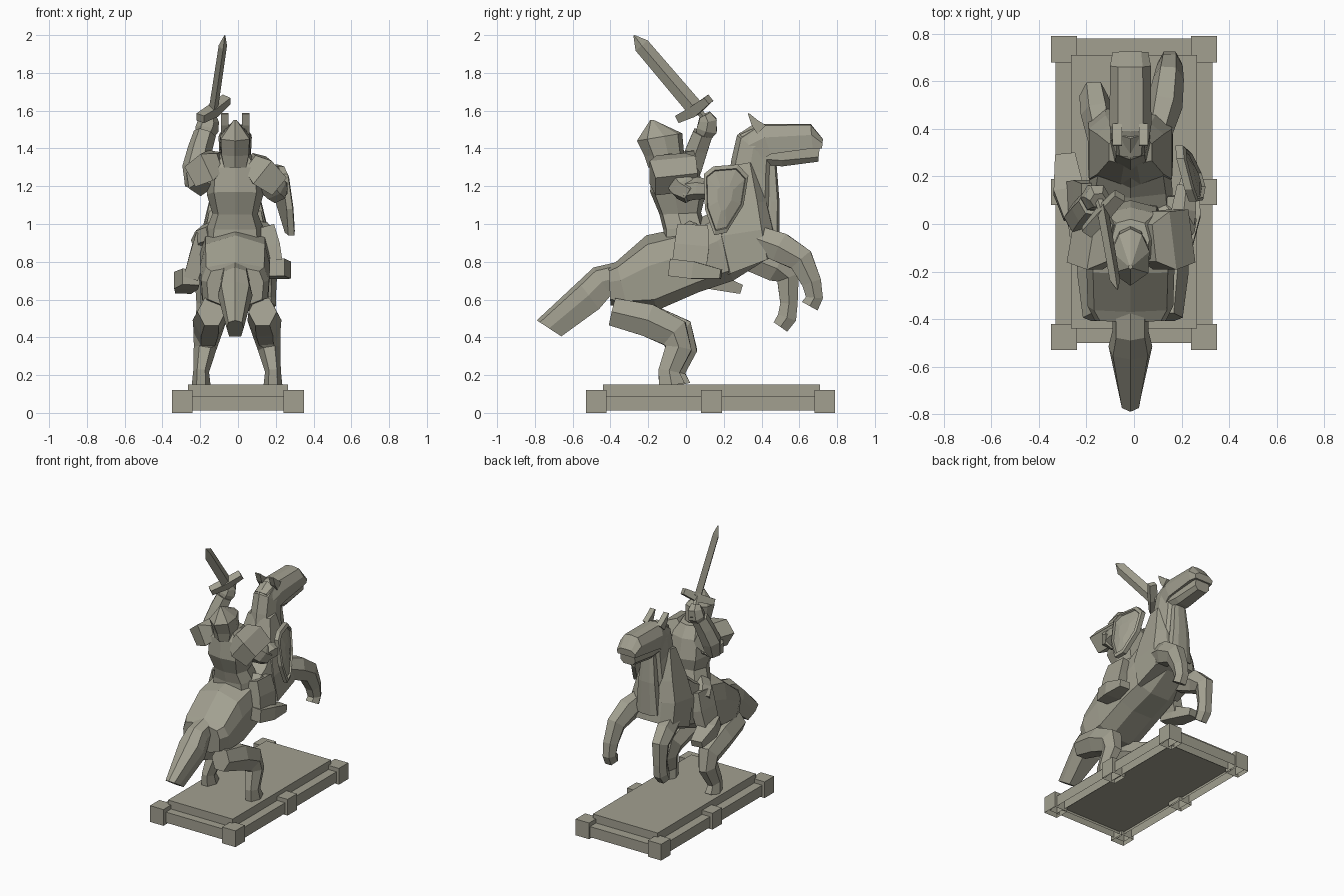
import bpy, bmesh, math
from mathutils import Vector

stone = bpy.data.materials.new("warm grey stone")
stone.diffuse_color = (0.36, 0.35, 0.28, 1)
CX = -0.015  # centre plane of horse and rider
Q = math.pi / 4


def skin(name, rings, open_start=False):
    """Join equal rings of points into a capped solid."""
    bm = bmesh.new()
    vs = [[bm.verts.new(p) for p in r] for r in rings]
    n = len(vs[0])
    for a, b in zip(vs, vs[1:]):
        for i in range(n):
            j = (i + 1) % n
            bm.faces.new((a[i], a[j], b[j], b[i]))
    first = bm.faces.new(vs[0])
    bm.faces.new(vs[-1])
    bmesh.ops.recalc_face_normals(bm, faces=bm.faces)
    if open_start:
        bmesh.ops.delete(bm, geom=[first], context='FACES_ONLY')
    me = bpy.data.meshes.new(name)
    bm.to_mesh(me)
    bm.free()
    me.materials.append(stone)
    ob = bpy.data.objects.new(name, me)
    bpy.context.collection.objects.link(ob)
    return ob


BODY = [(0, 1), (.85, .76), (1, .2), (.95, -.7), (.45, -1)]


def slices(name, secs, half=BODY, x=CX):
    """Loft sections given as (y, z) of one edge, (y, z) of the other, half width."""
    prof = half + [(-u, v) for u, v in reversed(half) if u]
    rings = []
    for yt, zt, yb, zb, w in secs:
        c = Vector((x, (yt + yb) / 2, (zt + zb) / 2))
        h = Vector((0, yt - yb, zt - zb)) / 2
        rings.append([c + h * v + Vector((w * u, 0, 0)) for u, v in prof])
    return skin(name, rings)


def tube(name, pts, n=6, ref=(1, 0, 0), turn=0.0, flip=False):
    """Limb through (x, y, z, radius across, radius along) points."""
    P = [Vector(p[:3]) for p in pts]
    rings = []
    for i, p in enumerate(pts):
        t = (P[min(i + 1, len(P) - 1)] - P[max(i - 1, 0)]).normalized()
        u = Vector(ref)
        u = (u - t * u.dot(t)).normalized()
        v = t.cross(u)
        ru, rv = p[3], p[-1]
        rings.append([P[i] + u * ru * math.cos(a) + v * rv * math.sin(a)
                      for a in (turn + math.tau * k / n for k in range(n))])
    if flip:
        rings = [[Vector((-q.x - 0.01, q.y, q.z)) for q in r] for r in rings]
    return skin(name, rings)


def box(name, x0, x1, y0, y1, z0, z1, hollow=True):
    return skin(name, [[(x0, y0, z), (x1, y0, z), (x1, y1, z), (x0, y1, z)]
                       for z in (z0, z1)], hollow)


# plinth: slab, rails and blocks open underneath
box("plinth_slab", -.265, .265, -.44, .71, .03, .15, False)
for s in (-1, 1):
    box("plinth_side_rail", *sorted((s * .265, s * .33)), -.50, .78, .012, .09)
for y0, y1 in ((-.50, -.44), (.71, .78)):
    box("plinth_end_rail", -.265, .265, y0, y1, .012, .09)
for s in (-1, 1):
    for y in (-.53, .08, .68):
        box("plinth_block", *sorted((s * .24, s * .35)), y, y + .11, 0, .12)

# horse trunk and neck
slices("horse_body", [
    (-.41, .775, -.40, .57, .15), (-.37, .80, -.31, .555, .18),
    (-.21, .94, -.16, .54, .185), (-.02, .98, .07, .64, .185),
    (.11, 1.05, .25, .70, .175), (.18, 1.11, .47, .84, .16),
    (.22, 1.19, .46, .97, .135)])
NECK = [(0, 1), (.75, .78), (1, .1), (.85, -.65), (.4, -1)]
slices("horse_neck", [
    (.13, 1.05, .45, .90, .13), (.22, 1.20, .46, 1.10, .10),
    (.24, 1.34, .46, 1.24, .085), (.27, 1.47, .46, 1.32, .08),
    (.36, 1.53, .50, 1.34, .075)], NECK)
# chest armour hanging over the shoulders
slices("chest_armour", [
    (.49, .835, .19, .72, .178), (.465, .98, .14, .93, .175),
    (.43, 1.12, .17, 1.09, .14), (.36, 1.33, .25, 1.31, .09)],
    [(0, 1), (.6, .95), (1, .6), (1, -.7), (.3, -1)])
# head: armoured face and jaw
slices("horse_face", [
    (.28, 1.48, .40, 1.34, .075), (.39, 1.53, .45, 1.37, .088),
    (.66, 1.53, .67, 1.40, .086), (.725, 1.45, .72, 1.40, .075)],
    [(0, 1), (.6, .9), (1, .1), (.95, -1)])
slices("horse_jaw", [
    (.38, 1.44, .44, 1.31, .07), (.50, 1.43, .51, 1.305, .07),
    (.71, 1.43, .70, 1.33, .06)], [(.95, 1), (1, -.5), (.6, -1)])
for x in (-.07, .04):
    tube("horse_ear", [(x, .40, 1.50, .028, .045), (x, .365, 1.535, .028, .03),
                       (x, .33, 1.585, .028, .005)], 4, turn=Q)
# throat strip
slices("throat_strip", [(.40, .92, .495, .88, .09), (.42, 1.12, .495, 1.12, .07),
                        (.42, 1.31, .48, 1.31, .05)])
# tail
slices("horse_tail", [
    (-.36, .80, -.34, .64, .075), (-.49, .77, -.40, .62, .075),
    (-.57, .695, -.46, .55, .092), (-.79, .49, -.66, .405, .045)],
    [(0, 1), (.8, .75), (1, 0), (.7, -1)])

# hind legs, mirrored
for flip in (False, True):
    d = .03 if flip else 0
    tube("hind_leg", [
        (.13, -.39, .535, .075, .085), (.14, -.20, .49, .09, .10),
        (.15, -.06 + d, .42, .075, .095), (.165, -.04 + d, .34, .06, .08),
        (.185, -.09 + d, .22, .042, .065), (.185, -.075 + d, .145, .05, .08)],
        6, flip=flip)
# front legs
tube("front_leg_raised", [
    (.10, .38, .92, .06, .08), (.13, .50, .875, .075, .09), (.145, .61, .81, .065, .078),
    (.15, .665, .69, .055, .06), (.15, .68, .61, .05, .052), (.15, .655, .565, .05, .055)])
tube("front_leg_bent", [
    (-.13, .34, .82, .06, .08), (-.155, .47, .77, .07, .085), (-.17, .54, .72, .06, .07),
    (-.17, .545, .58, .05, .053), (-.17, .535, .505, .052, .058), (-.17, .50, .455, .045, .05)])

# rider torso and helmet
slices("rider_torso", [
    (-.12, .90, .10, .93, .155), (-.12, .97, .10, .99, .15), (-.14, 1.05, .08, 1.06, .12),
    (-.19, 1.17, .10, 1.14, .15), (-.18, 1.30, .07, 1.28, .14),
    (-.14, 1.38, .02, 1.36, .08)], [(0, 1), (.75, .85), (1, .1), (.75, -.8), (0, -1)])
slices("helmet", [
    (-.20, 1.30, -.06, 1.29, .06), (-.22, 1.36, -.01, 1.37, .075),
    (-.26, 1.44, -.02, 1.48, .08), (-.19, 1.55, -.17, 1.55, .008)],
    [(0, 1), (.95, .55), (1, -.2), (.6, -.8), (0, -1)])
# block-shaped pauldrons
for s, z in ((-1, .03), (1, -.02)):
    tube("pauldron", [(CX + s * .07, -.08, 1.33, .11, .07),
                      (CX + s * .13, -.07, 1.295 + z / 2, .175, .11),
                      (CX + s * .22, -.05, 1.23 + z, .16, .085)], 4, (0, 1, 0), Q)
# sword arm
tube("sword_upper_arm", [(-.15, -.07, 1.27, .08), (-.21, -.01, 1.23, .085),
                         (-.235, .03, 1.24, .06)], 6, (0, 0, 1))
tube("sword_forearm", [(-.225, .0, 1.20, .055), (-.225, .025, 1.30, .07),
                       (-.20, .06, 1.40, .065), (-.175, .09, 1.48, .06)])
tube("sword_hand", [(-.175, .09, 1.46, .045), (-.165, .11, 1.50, .062),
                    (-.155, .115, 1.55, .055), (-.15, .10, 1.58, .035)])
# sword
tube("sword_grip", [(-.16, .15, 1.50, .02), (-.13, .05, 1.62, .02)], 6)
tube("sword_guard", [(-.20, -.035, 1.56, .035, .03), (-.13, .045, 1.60, .04, .04),
                     (-.06, .12, 1.66, .035, .03)], 4, turn=Q)
tube("sword_blade", [(-.13, .05, 1.61, .024, .046), (-.08, -.235, 1.945, .022, .042),
                     (-.07, -.275, 1.998, .003, .004)], 4)
# shield arm
tube("shield_upper_arm", [(.13, -.06, 1.26, .08), (.19, -.01, 1.19, .075),
                          (.21, .03, 1.16, .06)], 6, (0, 0, 1))
tube("shield_forearm", [(.20, -.01, 1.18, .06), (.21, .06, 1.19, .06),
                        (.22, .16, 1.18, .045)], 6, (0, 0, 1))

# shield with raised rim and domed face
outline = [(.095, 1.265), (.145, 1.305), (.275, 1.315), (.33, 1.255),
           (.305, 1.10), (.215, .955), (.15, .94), (.10, 1.08)]


def shield_ring(scale, off):
    out = []
    for y, z in outline:
        y, z = .205 + (y - .205) * scale, 1.14 + (z - 1.14) * scale
        out.append(Vector((.245 - .15 * (z - 1.13) - .25 * (y - .2) + off, y, z)))
    return out


skin("shield", [shield_ring(.85, -.02), shield_ring(1, -.02), shield_ring(1, .012),
                shield_ring(.88, .02), shield_ring(.85, .006), shield_ring(.35, .022)])

# rider legs and boots
tube("rider_thigh_right", [(.08, 0, .95, .07), (.14, .04, .94, .07), (.165, .05, .92, .05)],
     6, (0, 0, 1))
tube("rider_shin_right", [(.15, .035, .985, .06, .115), (.18, .03, .88, .06, .13),
                          (.20, .015, .765, .055, .13)], 4, turn=Q)
tube("rider_boot_right", [(.205, -.085, .77, .06, .065), (.22, .04, .755, .085, .065),
                          (.235, .185, .735, .055, .035)], 4, turn=Q)
tube("rider_thigh_left", [(-.12, 0, .95, .07), (-.17, .05, .93, .07), (-.195, .09, .89, .06)],
     6, (0, 0, 1))
tube("rider_shin_left", [(-.18, .09, .95, .06, .115), (-.215, .10, .83, .06, .12),
                         (-.25, .10, .71, .055, .11)], 4, turn=Q)
tube("rider_boot_left", [(-.25, .03, .72, .065, .06), (-.275, .14, .70, .09, .065),
                         (-.29, .29, .655, .06, .035)], 4, turn=Q)
